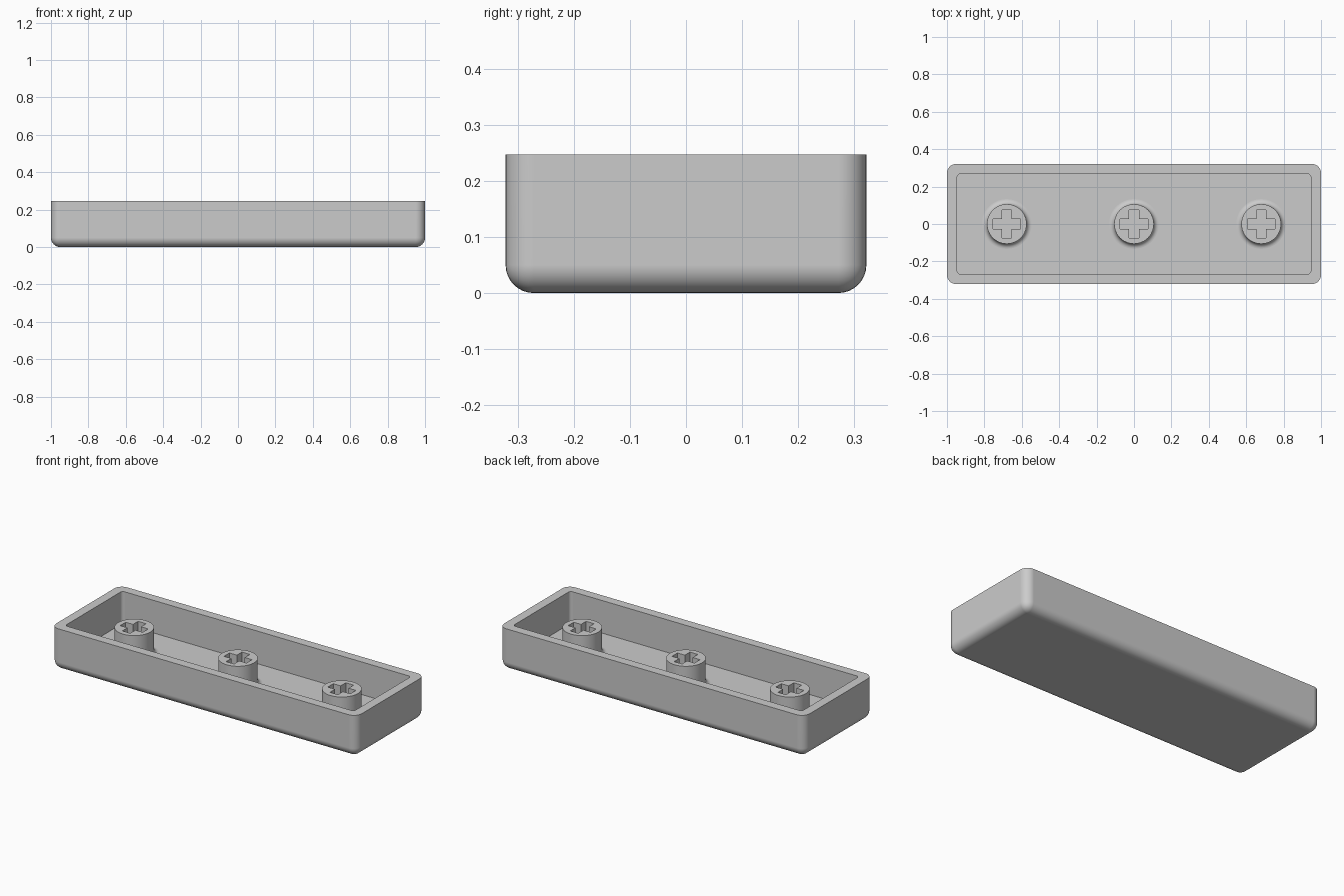
import bpy, bmesh, math
from mathutils import Vector, Matrix

cube = bpy.data.objects.get("Cube")
if cube:
    bpy.data.objects.remove(cube, do_unlink=True)

LENGTH, WIDTH, HEIGHT = 2.0, 0.643, 0.247
WALL, FLOOR = 0.054, 0.054
STEM_R, STEM_TOP, FILLET = 0.106, 0.206, 0.027
STEM_GAP = 0.68

plastic = bpy.data.materials.new("grey plastic")
plastic.use_nodes = True
grey = (0.6, 0.6, 0.6, 1)
plastic.diffuse_color = grey
plastic.node_tree.nodes["Principled BSDF"].inputs["Base Color"].default_value = grey


def finish(bm, name):
    bmesh.ops.recalc_face_normals(bm, faces=bm.faces[:])
    mesh = bpy.data.meshes.new(name)
    bm.to_mesh(mesh)
    bm.free()
    mesh.materials.append(plastic)
    ob = bpy.data.objects.new(name, mesh)
    bpy.context.collection.objects.link(ob)
    return ob


def rounded_box(name, size, bottom, radius, segments, keep):
    """Box on z = bottom, rounded along the edges chosen by keep."""
    bm = bmesh.new()
    place = Matrix.Translation((0, 0, bottom + size[2] / 2)) @ Matrix.Diagonal((*size, 1))
    bmesh.ops.create_cube(bm, size=1, matrix=place)
    bmesh.ops.bevel(bm, geom=[e for e in bm.edges if keep(e)], offset=radius,
                    segments=segments, profile=0.5, affect='EDGES')
    return finish(bm, name)


def cut(ob, cutter):
    """Subtract the cutter, then discard it."""
    mod = ob.modifiers.new("cut", 'BOOLEAN')
    mod.operation, mod.solver, mod.object = 'DIFFERENCE', 'EXACT', cutter
    bpy.context.view_layer.objects.active = ob
    bpy.ops.object.modifier_apply(modifier=mod.name)
    bpy.data.objects.remove(cutter, do_unlink=True)


def smooth(ob):
    bpy.ops.object.select_all(action='DESELECT')
    ob.select_set(True)
    bpy.context.view_layer.objects.active = ob
    bpy.ops.object.shade_smooth_by_angle(angle=math.radians(35))
    mod = ob.modifiers.new("flat faces", 'WEIGHTED_NORMAL')
    mod.keep_sharp = True


def upright(e):
    return abs(e.verts[0].co.z - e.verts[1].co.z) > 0.01


# Tray shell: rounded everywhere except the open rim
shell = rounded_box("shell", (LENGTH, WIDTH, HEIGHT), 0, 0.05, 8,
                    lambda e: min(v.co.z for v in e.verts) < HEIGHT / 2)
cavity = rounded_box("cavity", (LENGTH - 2 * WALL, WIDTH - 2 * WALL, HEIGHT),
                     FLOOR, 0.018, 5, upright)
cut(shell, cavity)
smooth(shell)


def make_stem(name, x):
    # Lathed post with a flared foot
    profile = [(0, FLOOR - 0.01), (STEM_R + FILLET, FLOOR - 0.01)]
    for i in range(9):
        a = math.pi / 2 * i / 8
        profile.append((STEM_R + FILLET * (1 - math.sin(a)),
                        FLOOR + FILLET * (1 - math.cos(a))))
    profile += [(STEM_R, STEM_TOP), (0, STEM_TOP)]
    bm = bmesh.new()
    verts = [bm.verts.new((r, 0, z)) for r, z in profile]
    edges = [bm.edges.new(pair) for pair in zip(verts, verts[1:])]
    bmesh.ops.spin(bm, geom=verts + edges, axis=(0, 0, 1), cent=(0, 0, 0),
                   angle=math.tau, steps=48, use_duplicate=False)
    bmesh.ops.remove_doubles(bm, verts=bm.verts[:], dist=0.0001)
    stem = finish(bm, name)

    # Cross-shaped socket, one quarter outline turned four times
    long, half = 0.074, 0.026
    bm = bmesh.new()
    outline = []
    for k in range(4):
        turn = Matrix.Rotation(k * math.pi / 2, 3, 'Z')
        for p in ((long, -half), (long, half), (half, half)):
            outline.append(bm.verts.new(turn @ Vector((*p, FLOOR + 0.005))))
    face = bm.faces.new(outline)
    top = bmesh.ops.extrude_face_region(bm, geom=[face])["geom"]
    bmesh.ops.translate(bm, vec=(0, 0, HEIGHT),
                        verts=[g for g in top if isinstance(g, bmesh.types.BMVert)])
    cut(stem, finish(bm, "socket"))
    smooth(stem)
    stem.location.x = x


for stem_name, side in (("right_stem", -1), ("middle_stem", 0), ("left_stem", 1)):
    make_stem(stem_name, side * STEM_GAP)
